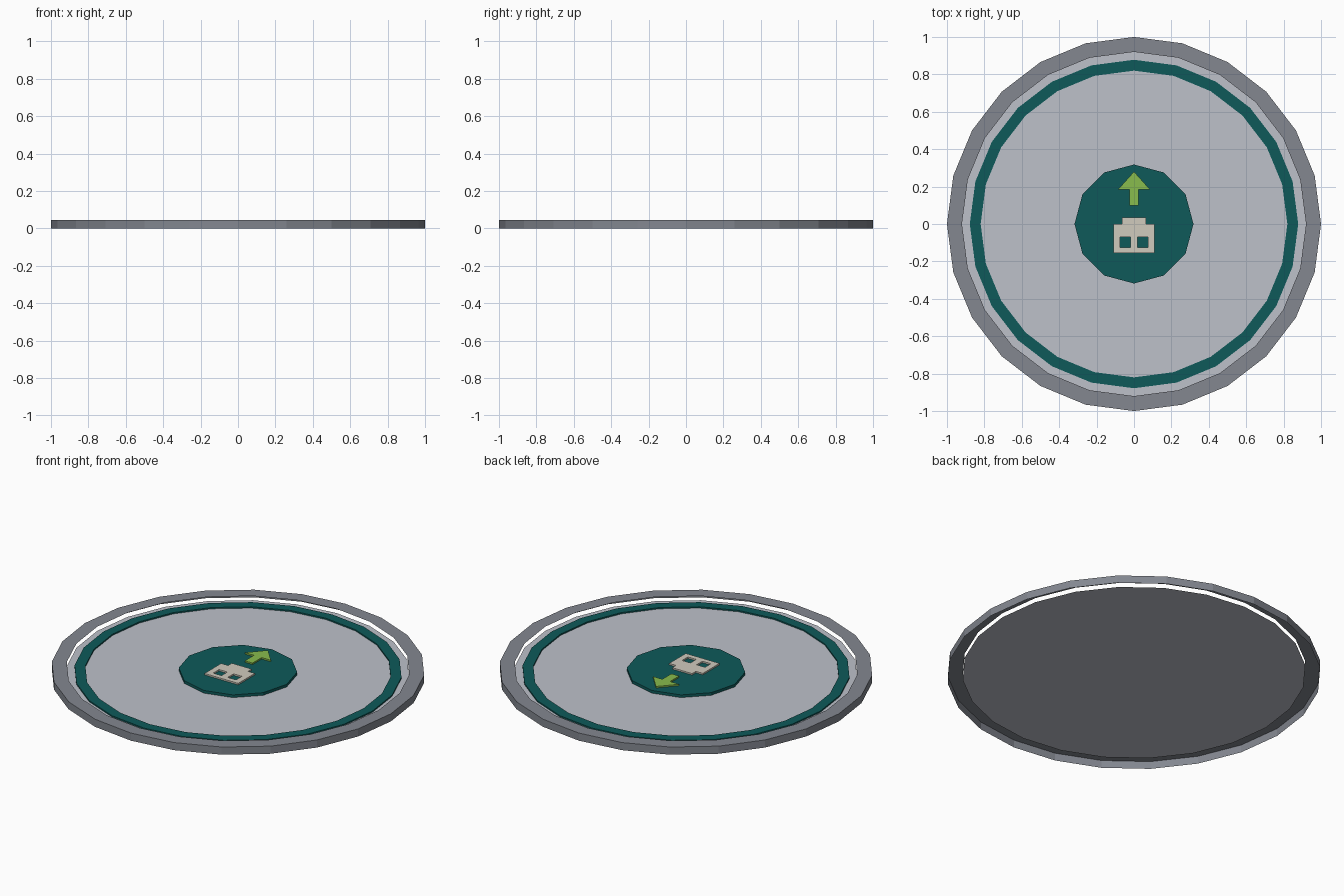
import bpy, bmesh, math

cube = bpy.data.objects.get("Cube")
if cube:
    bpy.data.objects.remove(cube, do_unlink=True)


def material(name, rgb):
    """Flat colour given in 0-255 display values, stored as linear."""
    lin = [((c / 255 + 0.055) / 1.055) ** 2.4 for c in rgb] + [1.0]
    mat = bpy.data.materials.new(name)
    mat.use_nodes = True
    mat.diffuse_color = lin
    mat.node_tree.nodes["Principled BSDF"].inputs["Base Color"].default_value = lin
    return mat


RIM_GREY = material("rim grey", (131, 135, 144))
PLATE_GREY = material("plate grey", (190, 193, 202))
TEAL = material("dark teal", (14, 90, 90))
BEIGE = material("warm beige", (208, 203, 190))
GREEN = material("leaf green", (137, 188, 77))

PLATE_Z, BAND_Z, HUB_Z, TOP_Z = 0.02, 0.028, 0.036, 0.045


def finish(name, bm, mat):
    mesh = bpy.data.meshes.new(name)
    bm.to_mesh(mesh)
    bm.free()
    mesh.materials.append(mat)
    obj = bpy.data.objects.new(name, mesh)
    bpy.context.collection.objects.link(obj)
    return obj


def lathe(name, profile, sides, mat, cap=False):
    """Turn a (radius, z) profile, outside first, into faceted bands."""
    bm = bmesh.new()
    turns = [2 * math.pi * i / sides for i in range(sides)]
    loops = [[bm.verts.new((r * math.cos(a), r * math.sin(a), z)) for a in turns]
             for r, z in profile]
    for low, high in zip(loops, loops[1:]):
        for i in range(sides):
            j = (i + 1) % sides
            bm.faces.new((low[i], low[j], high[j], high[i]))
    if cap:
        bm.faces.new(loops[-1])
    return finish(name, bm, mat)


def slab(name, outlines, z0, z1, mat):
    """Raise flat outlines into one solid low relief."""
    bm = bmesh.new()
    for outline in outlines:
        face = bm.faces.new([bm.verts.new((x, y, z0)) for x, y in outline])
        raised = bmesh.ops.extrude_face_region(bm, geom=[face])["geom"]
        verts = [v for v in raised if isinstance(v, bmesh.types.BMVert)]
        bmesh.ops.translate(bm, verts=verts, vec=(0, 0, z1 - z0))
    bmesh.ops.recalc_face_normals(bm, faces=bm.faces)
    return finish(name, bm, mat)


def rect(x0, x1, y0, y1):
    return [(x0, y0), (x1, y0), (x1, y1), (x0, y1)]


# Outer rim: open shell with a wall and a flat top
lathe("outer_rim", [(1, 0), (1, TOP_Z), (0.92, TOP_Z)], 24, RIM_GREY)

# Thin floor plate set below the rim
lathe("floor_plate", [(0.92, PLATE_Z)], 24, PLATE_GREY, cap=True)

# Raised band near the plate edge
lathe("edge_band", [(0.878, PLATE_Z), (0.878, BAND_Z), (0.82, BAND_Z), (0.82, PLATE_Z)],
      24, TEAL)

# Central twelve-sided hub
lathe("center_hub", [(0.318, PLATE_Z), (0.318, HUB_Z)], 12, TEAL, cap=True)

# Relief with two square openings, assembled from strips
strips = [rect(-0.11, 0.11, -0.155, -0.125), rect(-0.11, 0.11, -0.07, 0),
          rect(-0.065, 0.065, 0, 0.035), rect(-0.02, 0.02, -0.125, -0.07)]
strips += [rect(min(s * 0.11, s * 0.075), max(s * 0.11, s * 0.075), -0.125, -0.07)
           for s in (-1, 1)]
slab("windowed_relief", strips, HUB_Z, TOP_Z, BEIGE)

# Direction arrow pointing to the back
half = [(0.025, 0.10), (0.025, 0.185), (0.085, 0.185)]
arrow = half + [(0, 0.28)] + [(-x, y) for x, y in reversed(half)]
slab("direction_arrow", [arrow], HUB_Z, TOP_Z, GREEN)
